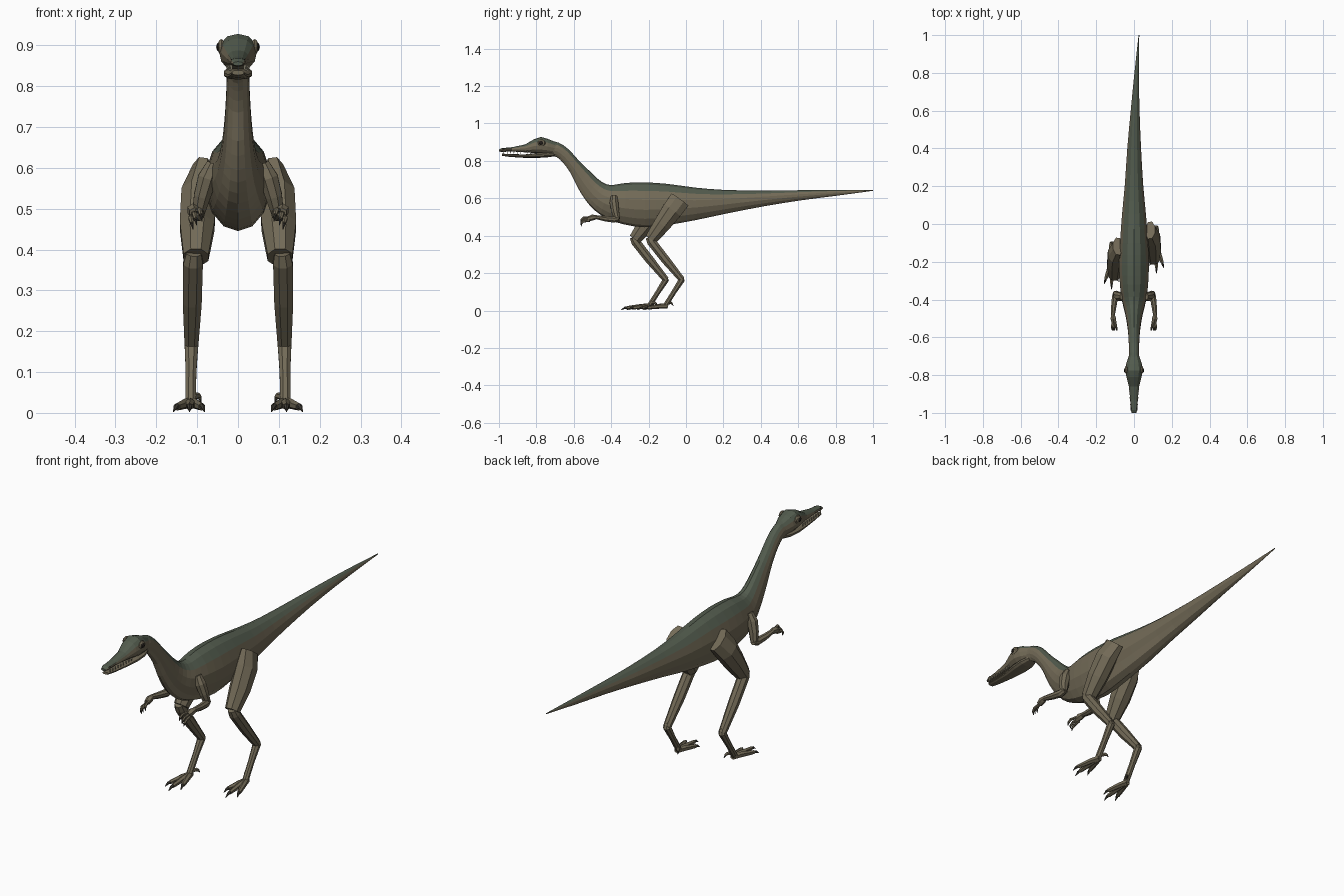
import bpy, bmesh, math
from mathutils import Vector

if "Cube" in bpy.data.objects:
    bpy.data.objects.remove(bpy.data.objects["Cube"])


def material(name, rgb):
    m = bpy.data.materials.new(name)
    m.diffuse_color = (*rgb, 1)
    m.use_nodes = True
    m.node_tree.nodes["Principled BSDF"].inputs["Base Color"].default_value = m.diffuse_color
    return m


BACK = material("back_green", (0.085, 0.105, 0.075))
SIDE = material("flank_brown", (0.17, 0.145, 0.095))
BELLY = material("belly_tan", (0.24, 0.205, 0.135))
CLAW = material("claw_dark", (0.05, 0.045, 0.035))
TOOTH = material("tooth_cream", (0.6, 0.55, 0.4))
EYE = material("eye_dark", (0.015, 0.012, 0.01))


def skin(name, rings, mats, pick=None):
    """Join rings of points into a closed, flat-shaded mesh."""
    bm = bmesh.new()
    rows = [[bm.verts.new(p) for p in r] for r in rings]
    n = len(rows[0])
    for a, b in zip(rows, rows[1:]):
        for i in range(n):
            j = (i + 1) % n
            f = bm.faces.new((a[i], a[j], b[j], b[i]))
            if pick:
                f.material_index = pick((i + 0.5) * 2 * math.pi / n)
    bm.faces.new(rows[0])
    bm.faces.new(rows[-1])
    bmesh.ops.recalc_face_normals(bm, faces=bm.faces)
    me = bpy.data.meshes.new(name)
    bm.to_mesh(me)
    bm.free()
    for m in mats:
        me.materials.append(m)
    ob = bpy.data.objects.new(name, me)
    bpy.context.collection.objects.link(ob)
    return ob


def catmull(rows):
    """Add a smooth in-between row after each row."""
    out = []
    for i in range(len(rows) - 1):
        p0, p1, p2, p3 = (rows[min(max(k, 0), len(rows) - 1)] for k in (i - 1, i, i + 1, i + 2))
        out += [p1, tuple((9 * (b + c) - a - d) / 16 for a, b, c, d in zip(p0, p1, p2, p3))]
    return out + [rows[-1]]


def loft(name, rows, mats, n=14, pick=None, power=1.0):
    """Rows: top y, top z, bottom y, bottom z, half width, sideways shift."""
    rings = []
    for ty, tz, by, bz, w, x in rows:
        ring = []
        for i in range(n):
            a = 2 * math.pi * i / n
            c, s = math.cos(a), math.sin(a)
            s = math.copysign(abs(s) ** power, s)
            ring.append((x + w * s, (ty + by) / 2 + c * (ty - by) / 2, (tz + bz) / 2 + c * (tz - bz) / 2))
        rings.append(ring)
    return skin(name, rings, mats, pick)


def tube(name, pts, radii, mat=SIDE, n=8, side=1, dy=0):
    """Tapered limb; a radius may be (sideways, front to back)."""
    P = [Vector((p[0] * side, p[1] + dy, p[2])) for p in pts]
    rings = []
    for i, p in enumerate(P):
        t = (P[min(i + 1, len(P) - 1)] - P[max(i - 1, 0)]).normalized()
        u = Vector((1, 0, 0))
        u = (u - t * u.dot(t)).normalized()
        v = t.cross(u)
        r = radii[i]
        rx, ry = r if isinstance(r, tuple) else (r, r)
        rings.append([p + u * rx * math.cos(a) + v * ry * math.sin(a)
                      for a in (2 * math.pi * (k + 0.5) / n for k in range(n))])
    return skin(name, rings, [mat])


def ball(name, loc, scale, mat):
    bm = bmesh.new()
    bmesh.ops.create_uvsphere(bm, u_segments=10, v_segments=6, radius=1)
    for v in bm.verts:
        v.co = Vector(loc) + Vector(a * b for a, b in zip(v.co, scale))
    me = bpy.data.meshes.new(name)
    bm.to_mesh(me)
    bm.free()
    me.materials.append(mat)
    bpy.context.collection.objects.link(bpy.data.objects.new(name, me))


def band(a):
    return 0 if math.cos(a) > 0.55 else (2 if math.cos(a) < -0.75 else 1)


# Body, tail and neck in one skin
body = [
    (1.0, .644, 1.0, .64, .002, .026), (.8, .645, .8, .613, .012, .014),
    (.6, .643, .6, .587, .024, .006), (.4, .641, .41, .556, .037, .001),
    (.2, .645, .21, .517, .05, 0), (.05, .657, .05, .483, .065, 0),
    (-.1, .677, -.1, .457, .076, 0), (-.22, .685, -.22, .445, .081, 0),
    (-.32, .682, -.33, .46, .076, 0), (-.385, .672, -.42, .49, .065, 0),
    (-.425, .675, -.49, .537, .051, 0), (-.467, .70, -.54, .594, .041, 0),
    (-.52, .75, -.583, .665, .034, 0), (-.575, .804, -.617, .735, .03, 0),
    (-.628, .862, -.655, .787, .028, 0), (-.68, .897, -.69, .82, .028, 0),
    (-.735, .91, -.73, .828, .03, 0)]
loft("body_tail_and_neck", catmull(body), [BACK, SIDE, BELLY], pick=band)

# Skull with snout
skull = [(-.695, .9, .832, .026), (-.74, .918, .836, .042), (-.775, .928, .838, .046),
         (-.81, .917, .842, .04), (-.86, .888, .846, .027), (-.93, .873, .85, .02),
         (-.985, .868, .848, .018), (-1.0, .86, .85, .012)]
loft("skull", [(y, t, y, b, w, 0) for y, t, b, w in skull], [BACK, SIDE, SIDE], 12, band, .8)

# Lower jaw
jaw = [(-.70, .85, .825, .024), (-.74, .847, .819, .036), (-.79, .843, .816, .036),
       (-.86, .835, .816, .026), (-.94, .836, .821, .019), (-.985, .839, .827, .015)]
loft("lower_jaw", [(y, t, y, b, w, 0) for y, t, b, w in jaw], [SIDE], 10, None, .7)

for s, label in ((1, "right"), (-1, "left")):
    # Eyes and lids
    ball(label + "_eyelid", (s * .041, -.772, .896), (.01, .021, .019), SIDE)
    ball(label + "_eye", (s * .045, -.775, .896), (.009, .013, .012), EYE)
    ball(label + "_nostril", (s * .015, -.975, .863), (.003, .007, .003), EYE)

    # Teeth
    for i in range(9):
        y = -.83 - i * .018
        w = .027 - .0013 * i
        tube(f"{label}_tooth_{i}", [(w, y, .852), (w, y, .837)], [.004, .0006], TOOTH, 4, s)

    # Leg: the left one stands further forward
    dy = 0 if s > 0 else -.085
    tube(label + "_thigh", [(.085, -.033, .592), (.096, -.075, .535), (.1, -.13, .458), (.103, -.188, .381)],
         [(.028, .06), (.046, .058), (.046, .049), (.033, .036)], side=s, dy=dy)
    tube(label + "_shin", [(.108, -.198, .392), (.11, -.185, .368), (.112, -.11, .272), (.114, -.022, .165)],
         [.02, .026, .025, .018], side=s, dy=dy)
    tube(label + "_ankle_bone", [(.114, -.028, .183), (.114, -.022, .165), (.115, -.065, .098), (.116, -.112, .024)],
         [.014, .018, .014, .014], side=s, dy=dy)

    # Toes with claws
    for i, (tx, ty) in enumerate(((.082, -.222), (.119, -.262), (.158, -.232))):
        at = lambda f, z: (.116 + (tx - .116) * f, -.1 + (ty + .1) * f, z)
        tube(f"{label}_toe_{i}", [at(0, .024), at(.3, .023), at(.6, .018), at(.8, .015)],
             [.013, .013, .011, .009], n=6, side=s, dy=dy)
        tube(f"{label}_toe_claw_{i}", [at(.75, .017), at(.88, .014), at(1, .003)],
             [.008, .006, .001], CLAW, 6, s, dy)
    tube(label + "_rear_toe", [(.11, -.1, .04), (.098, -.082, .042), (.093, -.074, .036)],
         [.009, .008, .005], n=6, side=s, dy=dy)
    tube(label + "_rear_claw", [(.094, -.076, .038), (.09, -.068, .024)], [.005, .001], CLAW, 6, s, dy)

    # Arm
    tube(label + "_upper_arm", [(.06, -.385, .61), (.075, -.385, .575), (.088, -.378, .53), (.097, -.368, .488)],
         [.018, .025, .022, .016], side=s)
    tube(label + "_forearm", [(.096, -.36, .492), (.1, -.385, .486), (.107, -.435, .491), (.112, -.485, .5)],
         [.014, .018, .015, .011], side=s)
    tube(label + "_palm", [(.112, -.48, .5), (.11, -.5, .497), (.107, -.523, .49)],
         [.011, .016, .013], n=6, side=s)

    # Fingers with claws
    for i, (ox, oz) in enumerate(((-.012, .006), (.001, -.004), (.01, -.014))):
        base = (.107 + ox * .6, -.515, .491 + oz * .7)
        mid = (.106 + ox, -.547, .491 + oz)
        end = (.103 + ox, -.56, .479 + oz)
        tip = (.1 + ox, -.56, .463 + oz)
        tube(f"{label}_finger_{i}", [base, mid, end], [.007, .0065, .005], n=6, side=s)
        tube(f"{label}_finger_claw_{i}", [end, tip], [.005, .001], CLAW, 6, s)
